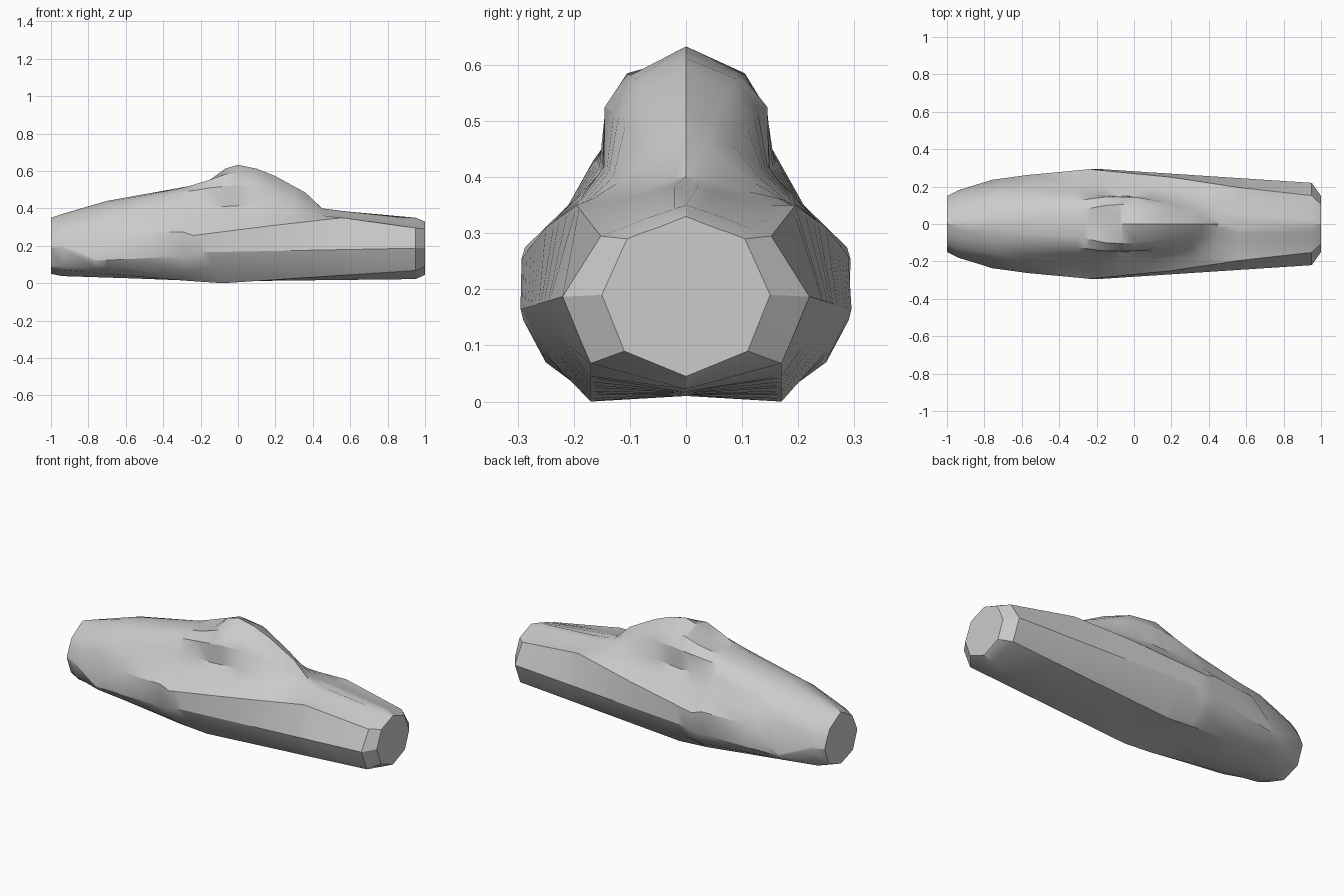
import bpy, bmesh, math

# Long rails running from the left end to the right end of one half: (x, half width, height)
keel = [(-1, 0, .05), (-.94, 0, .038), (-.08, 0, .01), (.95, 0, .022), (1, 0, .045)]
chine = [(-1, .11, .088), (-.94, .125, .07), (-.26, .17, .012), (-.08, .17, 0),
         (.95, .17, .068), (1, .11, .09)]
bilge = [(-1, .115, .1), (-.94, .145, .09), (-.76, .2, .085), (-.26, .25, .07),
         (-.2, .255, .085), (.95, .187, .107), (1, .123, .123)]
side = [(-1, .15, .19), (-.94, .18, .19), (-.76, .235, .12), (-.26, .29, .145),
        (-.2, .295, .165), (.95, .22, .187), (1, .15, .19)]
shoulder = [(-1, .147, .2), (-.94, .178, .2), (-.76, .236, .128), (-.57, .262, .265),
            (-.3, .287, .275), (-.24, .293, .255), (.2, .25, .31), (.56, .195, .35),
            (.95, .152, .295), (1, .105, .29)]

# Rails of the smooth upper shell and its raised pod
shell_low = [(-1, .125, .25), (-.94, .155, .26), (-.7, .205, .31), (-.3, .21, .35),
             (-.08, .185, .375), (.2, .19, .355), (.45, .165, .362),
             (.95, .11, .31), (1, .08, .3)]
shell_mid = [(-1, .105, .29), (-.94, .125, .31), (-.7, .165, .37), (-.3, .165, .43),
             (-.08, .15, .41), (.1, .145, .42), (.3, .13, .4), (.45, .11, .375),
             (.95, .075, .325), (1, .05, .31)]
pod_side = [(-1, .055, .32), (-.94, .07, .345), (-.7, .1, .415), (-.3, .125, .485),
            (-.15, .145, .51), (0, .145, .525), (.15, .12, .51), (.3, .085, .455),
            (.45, .055, .388), (.95, .04, .337), (1, .025, .32)]
pod_top = [(-1, .025, .338), (-.94, .03, .36), (-.7, .05, .432), (-.3, .07, .508),
           (-.15, .1, .553), (-.06, .105, .585), (.1, .09, .575), (.3, .05, .495),
           (.45, .02, .398), (.95, .02, .344), (1, .01, .326)]
crest = [(-1, 0, .35), (-.94, 0, .37), (-.7, 0, .44), (-.3, 0, .512), (-.15, 0, .54),
         (-.07, 0, .612), (0, 0, .633), (.1, 0, .612), (.2, 0, .572), (.36, 0, .485),
         (.45, 0, .4), (.6, 0, .372), (.95, 0, .35), (1, 0, .33)]

rails = [keel, chine, bilge, side, shoulder, shell_low, shell_mid, pod_side, pod_top, crest]


def sample(rail, x):
    for a, b in zip(rail, rail[1:]):
        if x <= b[0]:
            t = (x - a[0]) / (b[0] - a[0])
            return a[1] + (b[1] - a[1]) * t, a[2] + (b[2] - a[2]) * t


# Hull: loft mirrored cross-sections through the rails
stations = sorted({p[0] for rail in rails for p in rail})
bm = bmesh.new()
rings = []
for x in stations:
    half = [sample(rail, x) for rail in rails]
    loop = half + [(-y, z) for y, z in half[-2:0:-1]]
    rings.append([bm.verts.new((x, y, z)) for y, z in loop])
for a, b in zip(rings, rings[1:]):
    for i in range(len(a)):
        j = (i + 1) % len(a)
        bm.faces.new((a[i], a[j], b[j], b[i]))

# Flat end caps
bm.faces.new(rings[0])
bm.faces.new(rings[-1])
bmesh.ops.recalc_face_normals(bm, faces=bm.faces)
mesh = bpy.data.meshes.new("hull_with_pod")
bm.to_mesh(mesh)
bm.free()
hull = bpy.data.objects.new("hull_with_pod", mesh)
bpy.context.collection.objects.link(hull)
bpy.context.view_layer.objects.active = hull
hull.select_set(True)
bpy.ops.object.shade_smooth_by_angle(angle=math.radians(30))
